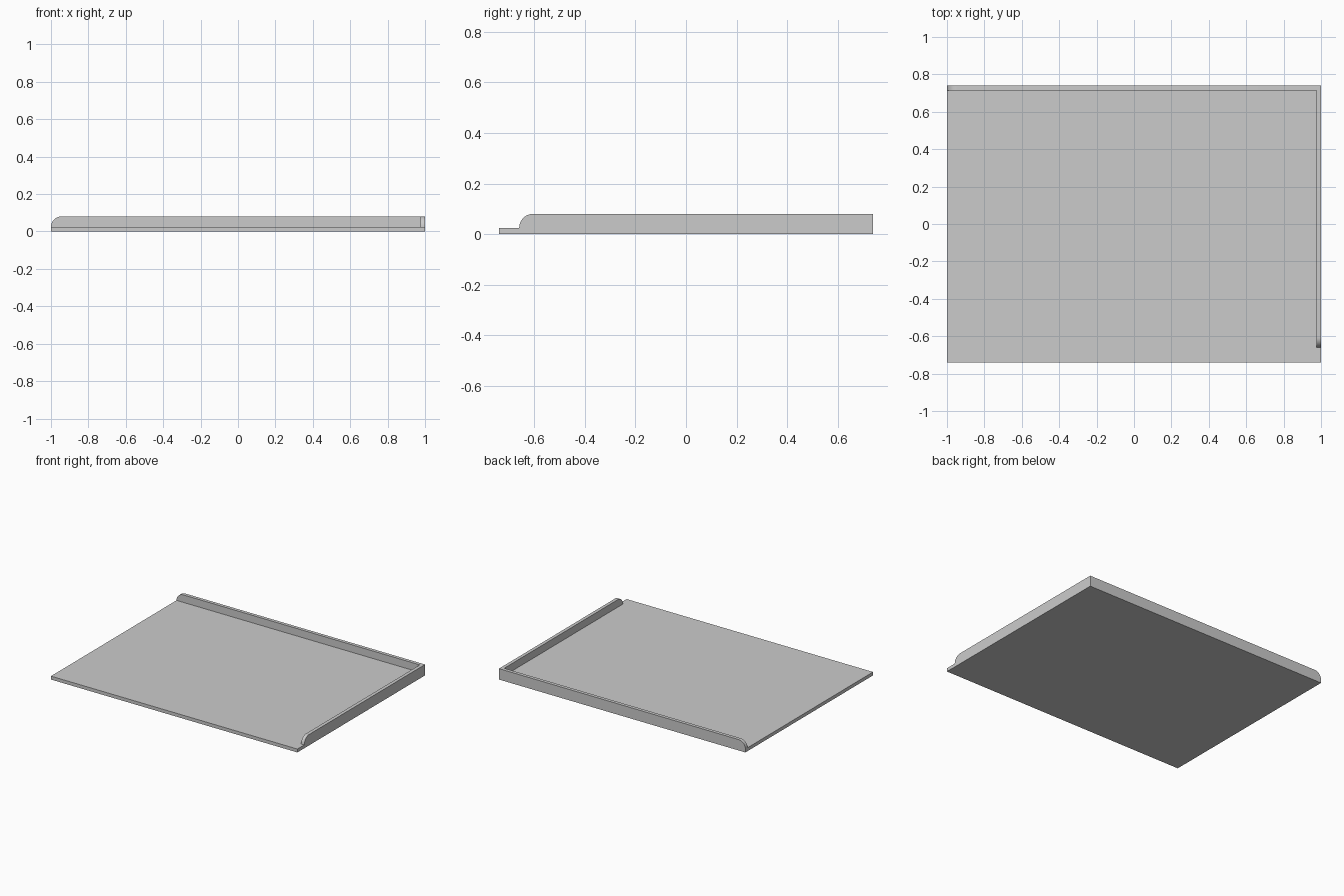
import bpy
import bmesh
import math
from mathutils import Vector

cube = bpy.data.objects.get("Cube")
if cube:
    bpy.data.objects.remove(cube, do_unlink=True)

HALF_X, HALF_Y = 1.0, 0.74
BASE, TOP = 0.025, 0.08
WALL, RADIUS = 0.025, 0.055

grey = bpy.data.materials.new("plain grey")
grey.use_nodes = True
colour = (0.6, 0.6, 0.6, 1)
grey.diffuse_color = colour
grey.node_tree.nodes["Principled BSDF"].inputs["Base Color"].default_value = colour


def extruded(name, profile, offset):
    """Solid made by pushing a flat outline along an offset."""
    bm = bmesh.new()
    face = bm.faces.new([bm.verts.new(p) for p in profile])
    result = bmesh.ops.extrude_face_region(bm, geom=[face], use_keep_orig=True)
    moved = [v for v in result["geom"] if isinstance(v, bmesh.types.BMVert)]
    bmesh.ops.translate(bm, verts=moved, vec=Vector(offset))
    bmesh.ops.recalc_face_normals(bm, faces=bm.faces)
    mesh = bpy.data.meshes.new(name)
    bm.to_mesh(mesh)
    bm.free()
    mesh.materials.append(grey)
    obj = bpy.data.objects.new(name, mesh)
    bpy.context.collection.objects.link(obj)
    bpy.ops.object.select_all(action="DESELECT")
    obj.select_set(True)
    bpy.context.view_layer.objects.active = obj
    bpy.ops.object.shade_smooth_by_angle(angle=math.radians(30))
    return obj


def rim_outline(start, end, steps=12):
    """Side outline of a rim with a quarter-round free end, as (along, z)."""
    arc = []
    for i in range(steps + 1):
        a = math.pi / 2 * i / steps
        arc.append((start + RADIUS * (1 - math.cos(a)), BASE + RADIUS * math.sin(a)))
    return arc + [(end, TOP), (end, BASE)]


# Flat base panel
extruded("base_panel",
         [(-HALF_X, -HALF_Y, 0), (HALF_X, -HALF_Y, 0),
          (HALF_X, HALF_Y, 0), (-HALF_X, HALF_Y, 0)], (0, 0, BASE))

# Raised rim along the back, rounded at its free end
extruded("back_rim",
         [(x, HALF_Y, z) for x, z in rim_outline(-HALF_X, HALF_X)], (0, -WALL, 0))

# Raised rim along the left side, stopping short of the front edge
extruded("left_rim",
         [(HALF_X, y, z) for y, z in rim_outline(-0.66, HALF_Y - WALL)], (-WALL, 0, 0))
